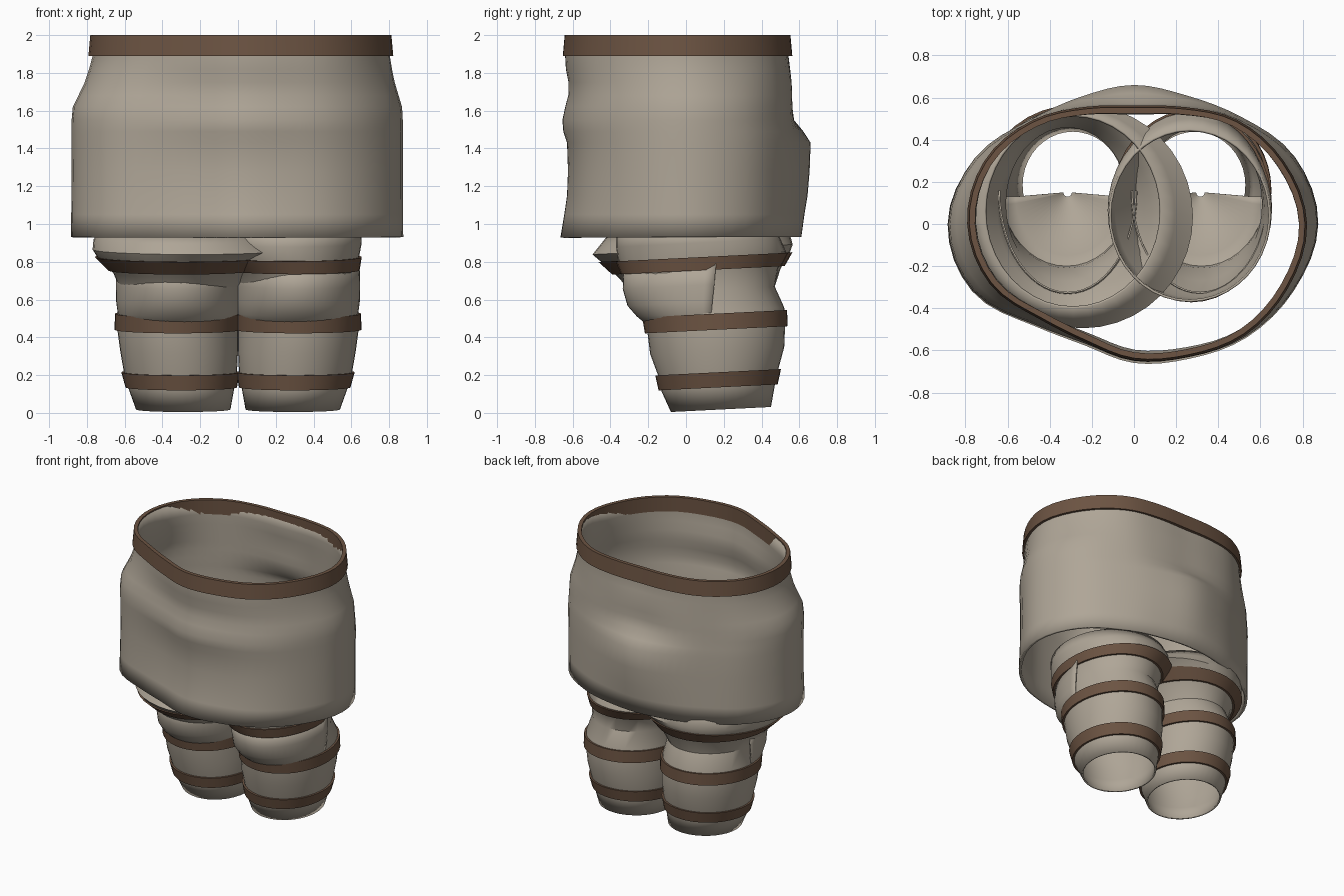
import bpy, math

if "Cube" in bpy.data.objects:
    bpy.data.objects.remove(bpy.data.objects["Cube"], do_unlink=True)


def material(name, rgb):
    m = bpy.data.materials.new(name)
    m.use_nodes = True
    m.diffuse_color = (*rgb, 1)
    m.node_tree.nodes["Principled BSDF"].inputs["Base Color"].default_value = (*rgb, 1)
    return m


CLOTH = material("beige cloth", (0.43, 0.38, 0.31))
TRIM = material("brown trim", (0.15, 0.088, 0.055))
TILT = 0.05


def loft(name, loops, mat, closed=True, wrap=False, thick=0.0):
    """Skin a list of equal-length point loops, bottom to top."""
    n = len(loops[0])
    verts = [p for loop in loops for p in loop]
    faces = []
    rows = len(loops) if wrap else len(loops) - 1
    for r in range(rows):
        a, b = r * n, (r + 1) % len(loops) * n
        for i in range(n if closed else n - 1):
            j = (i + 1) % n
            faces.append((a + i, a + j, b + j, b + i))
    me = bpy.data.meshes.new(name)
    me.from_pydata(verts, [], faces)
    me.materials.append(mat)
    ob = bpy.data.objects.new(name, me)
    bpy.context.collection.objects.link(ob)
    if thick:
        mod = ob.modifiers.new("thickness", 'SOLIDIFY')
        mod.thickness = thick
        mod.offset = -1
    bpy.ops.object.select_all(action='DESELECT')
    ob.select_set(True)
    bpy.context.view_layer.objects.active = ob
    bpy.ops.object.shade_smooth_by_angle(angle=math.radians(35))
    return ob


def spline(p0, p1, p2, p3, t):
    return p1 + 0.5 * t * (p2 - p0 + t * (2 * p0 - 5 * p1 + 4 * p2 - p3
                                          + t * (3 * (p1 - p2) + p3 - p0)))


# Skirt outline radii every 22.5 degrees, from +x counter-clockwise
WAIST = [.81, .76, .685, .59, .55, .59, .68, .76,
         .78, .73, .625, .595, .635, .67, .735, .78]
HIP = [.875, .83, .72, .66, .66, .655, .70, .82,
       .885, .83, .67, .605, .64, .675, .75, .82]


def radius(table, a):
    u = a / math.tau * len(table)
    k = int(u)
    return spline(*[table[(k + d) % len(table)] for d in (-1, 0, 1, 2)], u - k)


def skirt_loop(z, side, back, front, grow=0.0, n=64):
    pts = []
    for i in range(n):
        a = math.tau * i / n
        s = math.sin(a)
        w = max(0, s) ** 2
        t = side * (1 - w) + back * w
        r = radius(WAIST, a) * (1 - t) + radius(HIP, a) * t
        r += front * max(0, -s) ** 2 + grow
        pts.append((r * math.cos(a), r * s, z))
    return pts


# Skirt: height, side fullness, back fullness, front fold
ROWS = [(.93, 1, .55, .02), (1.05, .98, .7, 0), (1.15, .97, .85, -.015),
        (1.28, .96, .95, -.02), (1.43, .97, 1, -.015), (1.49, .97, .65, .005),
        (1.55, .96, .2, .01), (1.62, .9, .1, -.005), (1.68, .62, .1, -.02),
        (1.75, .3, .08, -.02), (1.82, .08, 0, -.005), (1.89, -.1, -.1, 0),
        (1.99, -.08, 0, 0)]
loft("skirt", [skirt_loop(*row) for row in ROWS], CLOTH, thick=0.02)

# Waistband wraps the upper rim
loft("waistband", [skirt_loop(z, 0, 0, 0, g) for z, g in
                   ((1.89, -.024), (1.89, .012), (2, .002), (2, -.026))],
     TRIM, wrap=True)

# Leg rings: height, centre x, half width, centre y, half depth
LEG = [(.018, .29, .25, .185, .265), (.13, .30, .28, .17, .30),
       (.22, .305, .30, .17, .32), (.33, .312, .312, .165, .355),
       (.45, .32, .32, .16, .365), (.54, .32, .318, .15, .37),
       (.65, .315, .305, .095, .375)]
LEFT_TOP = [(.755, .30, .33, .08, .41), (.83, .27, .372, .085, .445),
            (.90, .265, .39, .065, .435), (.98, .265, .385, .04, .41)]
RIGHT_TOP = [(.74, .30, .36, .07, .43), (.825, .29, .455, .05, .50),
             (.865, .245, .525, .035, .53), (.92, .285, .48, .05, .50),
             (.98, .29, .42, .06, .46)]
PAD = [(.45, .315, .02, .15, .02), (.455, .315, .25, .13, .28),
       (.49, .315, .305, .13, .345), (.53, .315, .322, .135, .395),
       (.59, .315, .33, .14, .45), (.68, .315, .332, .15, .485),
       (.80, .315, .328, .16, .49)]


def leg_loop(ring, side, grow=0.0, start=0.0, sweep=math.tau, n=40):
    z, cx, rx, cy, ry = ring
    count = n if sweep == math.tau else n + 1
    pts = []
    for i in range(count):
        a = start + sweep * i / n
        dy = (ry + grow) * math.sin(a)
        pts.append((side * cx + (rx + grow) * math.cos(a), cy + dy, z + TILT * dy))
    return pts


def ring_at(profile, z):
    for lo, hi in zip(profile, profile[1:]):
        if z <= hi[0]:
            t = (z - lo[0]) / (hi[0] - lo[0])
            return [p + (q - p) * t for p, q in zip(lo, hi)]
    return profile[-1]


for label, side, top in (("left", 1, LEFT_TOP), ("right", -1, RIGHT_TOP)):
    profile = LEG + top
    loft(label + "_leg", [leg_loop(r, side) for r in profile], CLOTH, thick=0.012)

    # Rounded knee pad across the front half, closed underneath
    loft(label + "_knee_pad",
         [leg_loop(r, side, 0, math.pi, math.pi, 28) for r in PAD],
         CLOTH, closed=False, thick=0.008)

    # Raised bands at ankle, shin and thigh
    for part, z0, z1 in (("ankle", .135, .215), ("shin", .44, .525),
                         ("thigh", .755, .825)):
        low, high = ring_at(profile, z0), ring_at(profile, z1)
        loft(f"{label}_{part}_band",
             [leg_loop(low, side, -.008), leg_loop(low, side, .014),
              leg_loop(high, side, .014), leg_loop(high, side, -.008)],
             TRIM, wrap=True)
